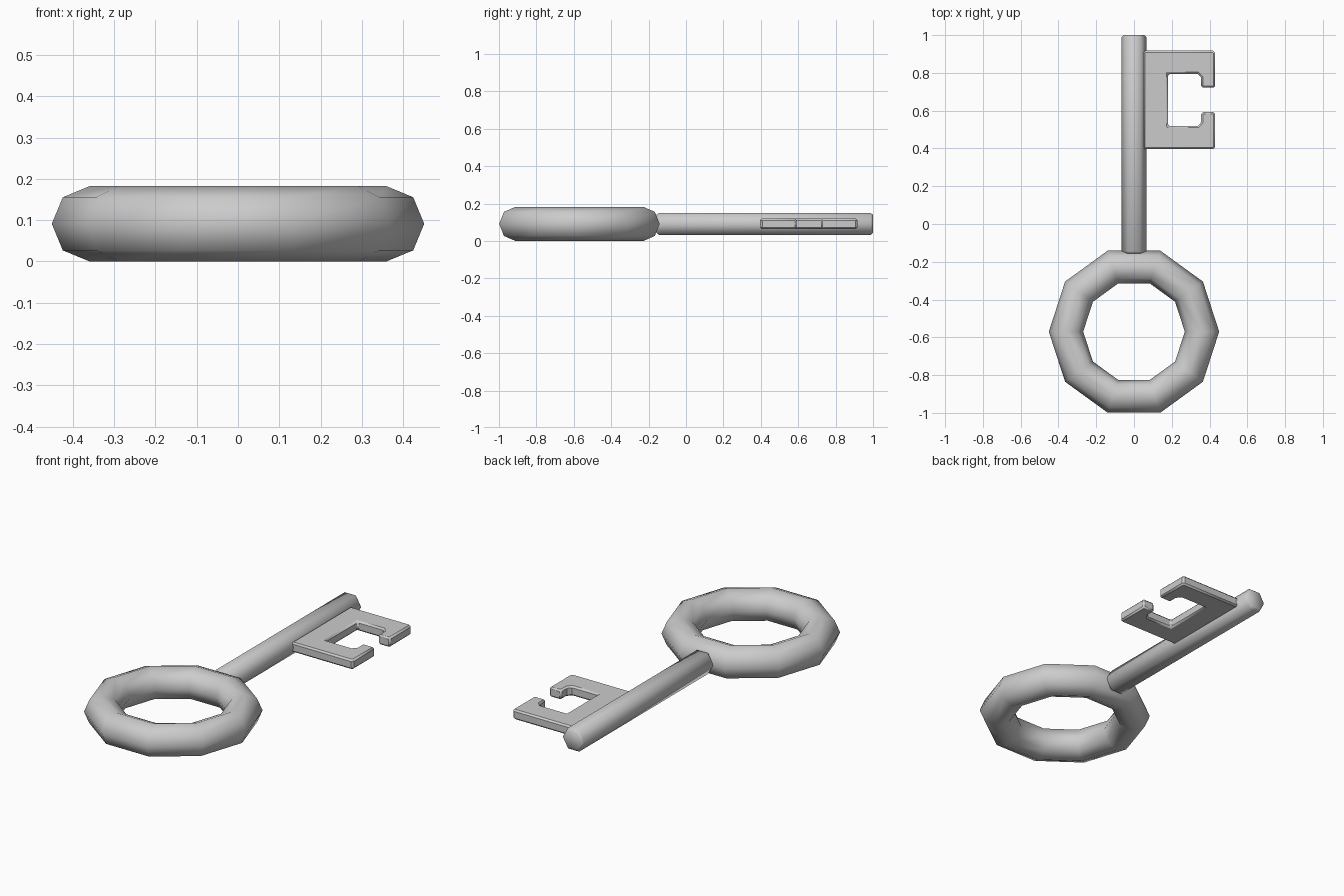
import bpy, bmesh
from math import cos, sin, pi, radians

if "Cube" in bpy.data.objects:
    bpy.data.objects.remove(bpy.data.objects["Cube"])

ZC = 0.091  # height of the key's mid-plane


def make_object(name, bm, angle):
    bmesh.ops.recalc_face_normals(bm, faces=bm.faces)
    mesh = bpy.data.meshes.new(name)
    bm.to_mesh(mesh)
    bm.free()
    obj = bpy.data.objects.new(name, mesh)
    bpy.context.collection.objects.link(obj)
    bpy.ops.object.select_all(action='DESELECT')
    obj.select_set(True)
    bpy.context.view_layer.objects.active = obj
    bpy.ops.object.shade_smooth_by_angle(angle=radians(angle))
    return obj


def skin(bm, rings, closed=False):
    """Join consecutive vertex loops with quads."""
    n = len(rings[0])
    for i in range(len(rings) if closed else len(rings) - 1):
        a, b = rings[i], rings[(i + 1) % len(rings)]
        for j in range(n):
            k = (j + 1) % n
            bm.faces.new((a[j], a[k], b[k], b[j]))


# Ring handle: ten segments with an eight-sided section
bm = bmesh.new()
R, r = 0.36, 0.091
rings = []
for i in range(10):
    u = 2 * pi * i / 10
    rings.append([bm.verts.new(((R + r * cos(v)) * cos(u),
                                -0.57 + (R + r * cos(v)) * sin(u),
                                ZC + r * sin(v)))
                  for v in (2 * pi * j / 8 for j in range(8))])
skin(bm, rings, closed=True)
make_object("ring_handle", bm, 60)

# Shaft: hexagonal rod with chamfered ends
bm = bmesh.new()
rings = []
for y, rad in ((-0.157, 0.056), (-0.145, 0.067), (0.988, 0.067), (1.0, 0.056)):
    rings.append([bm.verts.new((rad * cos(a), y, ZC + rad * sin(a)))
                  for a in (2 * pi * j / 6 for j in range(6))])
skin(bm, rings)
bm.faces.new(rings[0])
bm.faces.new(rings[-1])
make_object("shaft", bm, 61)

# Bit: C-shaped plate, half outline mirrored about its centre line
MID, Z0, Z1 = 0.657, 0.064, 0.119
half = [(0.05, 0.261), (0.418, 0.261), (0.43, 0.249), (0.43, 0.065),
        (0.356, 0.065), (0.356, 0.118), (0.338, 0.138), (0.18, 0.138)]
outline = ([(x, MID + d) for x, d in half]
           + [(x, MID - d) for x, d in reversed(half)])
bm = bmesh.new()
rings = [[bm.verts.new((x, y, z)) for x, y in outline] for z in (Z0, Z1)]
skin(bm, rings)
for ring in rings:
    bm.faces.new(ring)
bit = make_object("bit", bm, 40)
bevel = bit.modifiers.new("edge_bevel", 'BEVEL')
bevel.width = 0.009
bevel.segments = 1
bevel.limit_method = 'ANGLE'
bevel.angle_limit = radians(60)
